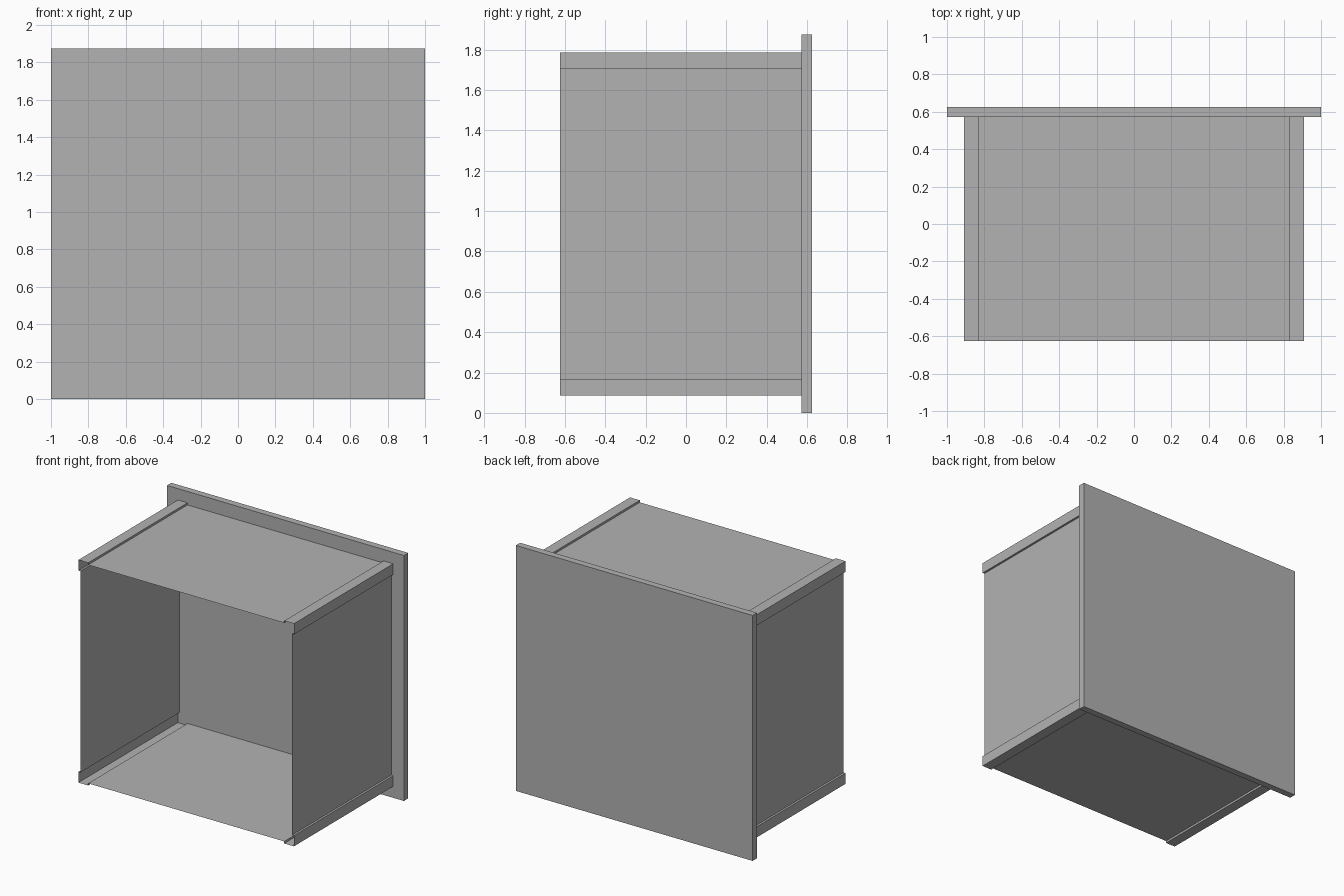
import bpy
import bmesh

cube = bpy.data.objects.get("Cube")
if cube:
    bpy.data.objects.remove(cube, do_unlink=True)

# Overall measures
HEIGHT = 1.874
MID_Z = HEIGHT / 2
FRONT_Y, PLATE_Y, BACK_Y = -0.625, 0.573, 0.625
HALF_W, HALF_H = 0.91, 0.85   # outer faces of the corner strips
LEG = 0.082                   # strip width on each side of a corner
STEP = 0.016                  # how far the wall sheets sit inside the strips

grey = bpy.data.materials.new("plain_grey")
grey.use_nodes = True
colour = (0.448, 0.448, 0.448, 1)
grey.diffuse_color = colour
grey.node_tree.nodes["Principled BSDF"].inputs["Base Color"].default_value = colour


def add_object(name, bm):
    bmesh.ops.recalc_face_normals(bm, faces=bm.faces[:])
    mesh = bpy.data.meshes.new(name)
    bm.to_mesh(mesh)
    bm.free()
    mesh.materials.append(grey)
    obj = bpy.data.objects.new(name, mesh)
    bpy.context.collection.objects.link(obj)
    return obj


# Folded sheet housing: one stepped corner, mirrored into a closed outline
corner = [
    (HALF_W - STEP, HALF_H - LEG),
    (HALF_W, HALF_H - LEG),
    (HALF_W, HALF_H),
    (HALF_W - LEG, HALF_H),
    (HALF_W - LEG, HALF_H - STEP),
]
outline = []
for sx, sz in ((1, 1), (-1, 1), (-1, -1), (1, -1)):
    points = corner if sx * sz > 0 else corner[::-1]
    outline += [(sx * x, sz * z) for x, z in points]

bm = bmesh.new()
front = [bm.verts.new((x, FRONT_Y, MID_Z + z)) for x, z in outline]
back = [bm.verts.new((x, PLATE_Y, MID_Z + z)) for x, z in outline]
for i in range(len(outline)):
    j = (i + 1) % len(outline)
    bm.faces.new((front[i], back[i], back[j], front[j]))
housing = add_object("folded_sheet_housing", bm)

# Make sure the open housing faces outward
top_face = max(housing.data.polygons, key=lambda p: p.center.z)
if top_face.normal.z < 0:
    housing.data.flip_normals()

# Back plate
bm = bmesh.new()
bmesh.ops.create_cube(bm, size=1)
bmesh.ops.scale(bm, vec=(2, BACK_Y - PLATE_Y, HEIGHT), verts=bm.verts)
bmesh.ops.translate(bm, vec=(0, (BACK_Y + PLATE_Y) / 2, MID_Z), verts=bm.verts)
add_object("back_plate", bm)
